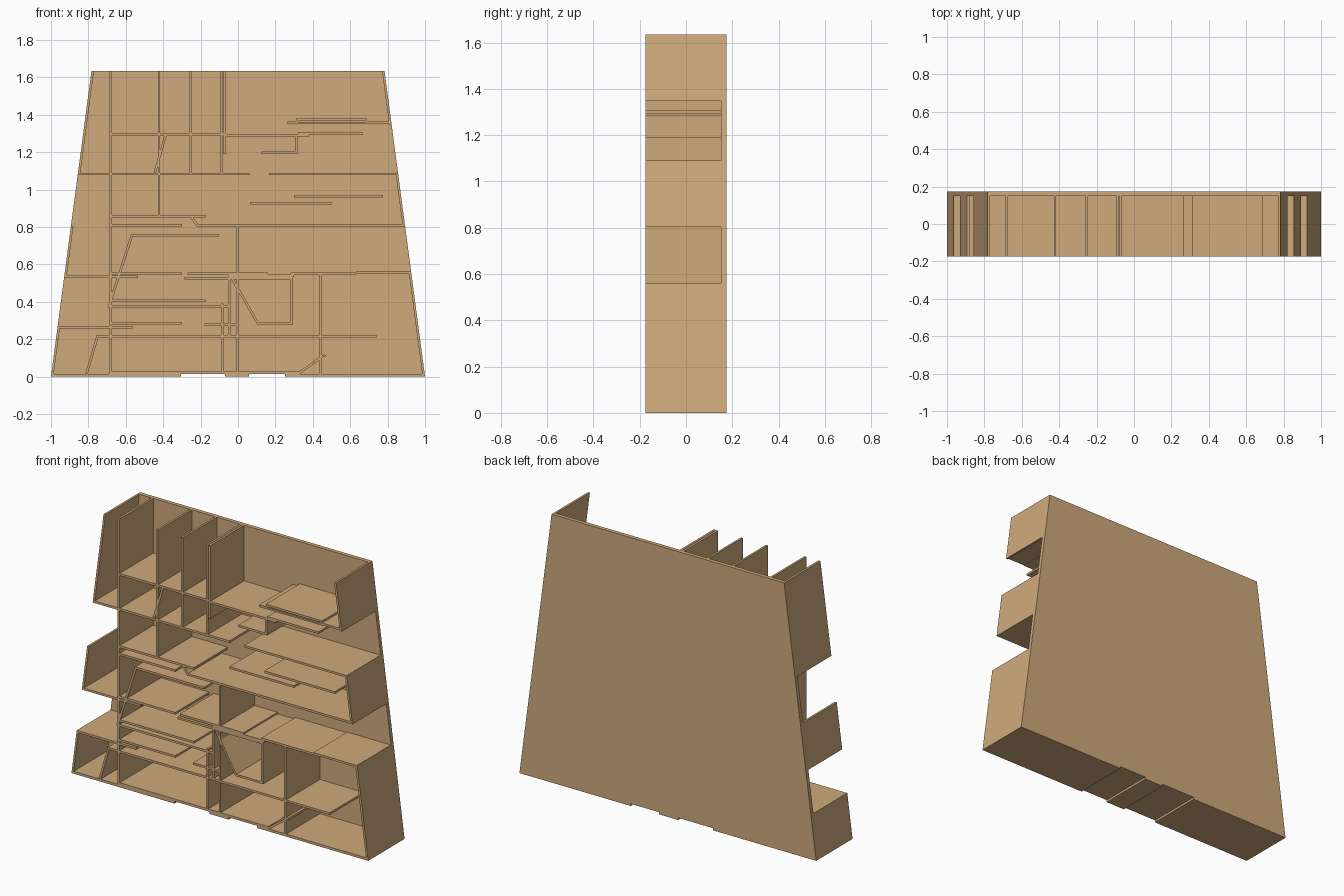
import bpy
from mathutils import Vector

FRONT, INNER, BACK = -0.175, 0.151, 0.175   # y of front edge, back panel face, rear
T = 0.013                                   # board thickness
TOP = 1.635

wood = bpy.data.materials.new("wood")
wood.diffuse_color = (0.62, 0.40, 0.20, 1)


def prism(name, pts, y0=FRONT, y1=INNER):
    """Extrude a front-view outline of (x, z) points along y."""
    n = len(pts)
    verts = [(x, y0, z) for x, z in pts] + [(x, y1, z) for x, z in pts]
    faces = [tuple(range(n)), tuple(range(2 * n - 1, n - 1, -1))]
    faces += [(i, i + n, (i + 1) % n + n, (i + 1) % n) for i in range(n)]
    me = bpy.data.meshes.new(name)
    me.from_pydata(verts, [], faces)
    me.materials.append(wood)
    ob = bpy.data.objects.new(name, me)
    bpy.context.collection.objects.link(ob)
    return ob


def rect(name, x0, z0, x1, z1):
    return prism(name, [(x0, z0), (x1, z0), (x1, z1), (x0, z1)])


def plank(name, x0, z0, x1, z1):
    """Slanted board centred on the line between two points."""
    a, b = Vector((x0, z0)), Vector((x1, z1))
    d = (b - a).normalized() * T / 2
    n = Vector((-d.y, d.x))
    return prism(name, [a - n, b - n, b + n, a + n])


def edge(z):
    """Half width of the tapered outline at height z."""
    return 1 - 0.1325 * z


# Back panel with two shallow notches in the bottom edge
prism("back_panel", [
    (-1, 0), (-0.305, 0), (-0.305, T), (-0.07, T), (-0.07, 0), (0.06, 0),
    (0.06, T), (0.25, T), (0.25, 0), (1, 0), (edge(TOP), TOP), (-edge(TOP), TOP)],
    INNER, BACK)

# Leaning side walls, left open between the sections
for side, spans in ((-1, ((0, 0.27), (0.527, 0.803), (1.077, TOP))),
                    (1, ((0, 0.56), (0.803, 1.09), (1.348, TOP)))):
    for z0, z1 in spans:
        p = [(edge(z0) - T, z0), (edge(z0), z0), (edge(z1), z1), (edge(z1) - T, z1)]
        if side < 0:
            p = [(-x, z) for x, z in reversed(p)]
        prism("left_wall" if side < 0 else "right_wall", p)

# Base boards and the raised floor
for x0, x1 in ((-1, -0.305), (-0.07, 0.06), (0.25, 1)):
    rect("base_board", x0 + (0.003 if x0 == -1 else 0), 0, x1 - (0.003 if x1 == 1 else 0), 0.015)
rect("raised_floor", -0.69, 0.0135, 0.325, 0.028)

# Shelves: underside z, left x, right x
for z, x0, x1 in (
        (0.210, -0.755, 0.74), (0.257, -0.963, -0.565), (0.280, -0.675, -0.30),
        (0.270, -0.18, 0.0), (0.277, 0.105, 0.292), (0.370, -0.69, -0.04),
        (0.400, -0.675, -0.175), (0.527, -0.928, -0.535), (0.543, -0.675, -0.30),
        (0.543, -0.27, 0.16), (0.520, -0.285, 0.28), (0.533, -0.05, 0.30),
        (0.544, 0.28, 0.63), (0.548, 0.63, 0.924), (0.749, -0.57, -0.105),
        (0.803, -0.675, -0.30), (0.803, -0.22, 0.89), (0.850, -0.675, -0.175),
        (0.920, 0.065, 0.50), (0.957, 0.30, 0.775), (1.077, -0.855, 0.065),
        (1.077, 0.165, 0.855), (1.190, 0.125, 0.318), (1.290, -0.675, -0.075),
        (1.283, -0.075, 0.38), (1.293, 0.32, 0.665), (1.350, 0.265, 0.32),
        (1.366, 0.31, 0.69), (1.353, 0.31, 0.31 + T), (1.353, 0.68, 0.818)):
    rect("shelf", x0, z, x1, z + T)
rect("upper_tray_floor", 0.31, 1.350, 0.69, 1.360)

# Upright dividers: left x, bottom z, top z
for x, z0, z1 in (
        (-0.688, 0.015, TOP), (-0.429, 0.863, TOP), (-0.260, 1.08, TOP),
        (-0.093, 1.08, TOP), (-0.077, 1.19, TOP), (-0.007, 0.02, 0.81),
        (-0.091, 0.02, 0.392), (-0.053, 0.21, 0.53), (0.279, 0.28, 0.55),
        (0.433, 0.015, 0.55), (0.304, 1.19, 1.29)):
    rect("divider", x, z0, x + T, z1)

# Slanted boards
for p in ((-0.81, 0.015, -0.75, 0.22), (-0.692, 0.37, -0.567, 0.757),
          (-0.03, 0.52, 0.108, 0.282), (0.325, 0.018, 0.452, 0.108),
          (0.44, 0.108, 0.467, 0.112), (-0.445, 1.09, -0.387, 1.29),
          (-0.25, 0.855, -0.217, 0.808)):
    plank("slanted_board", *p)
